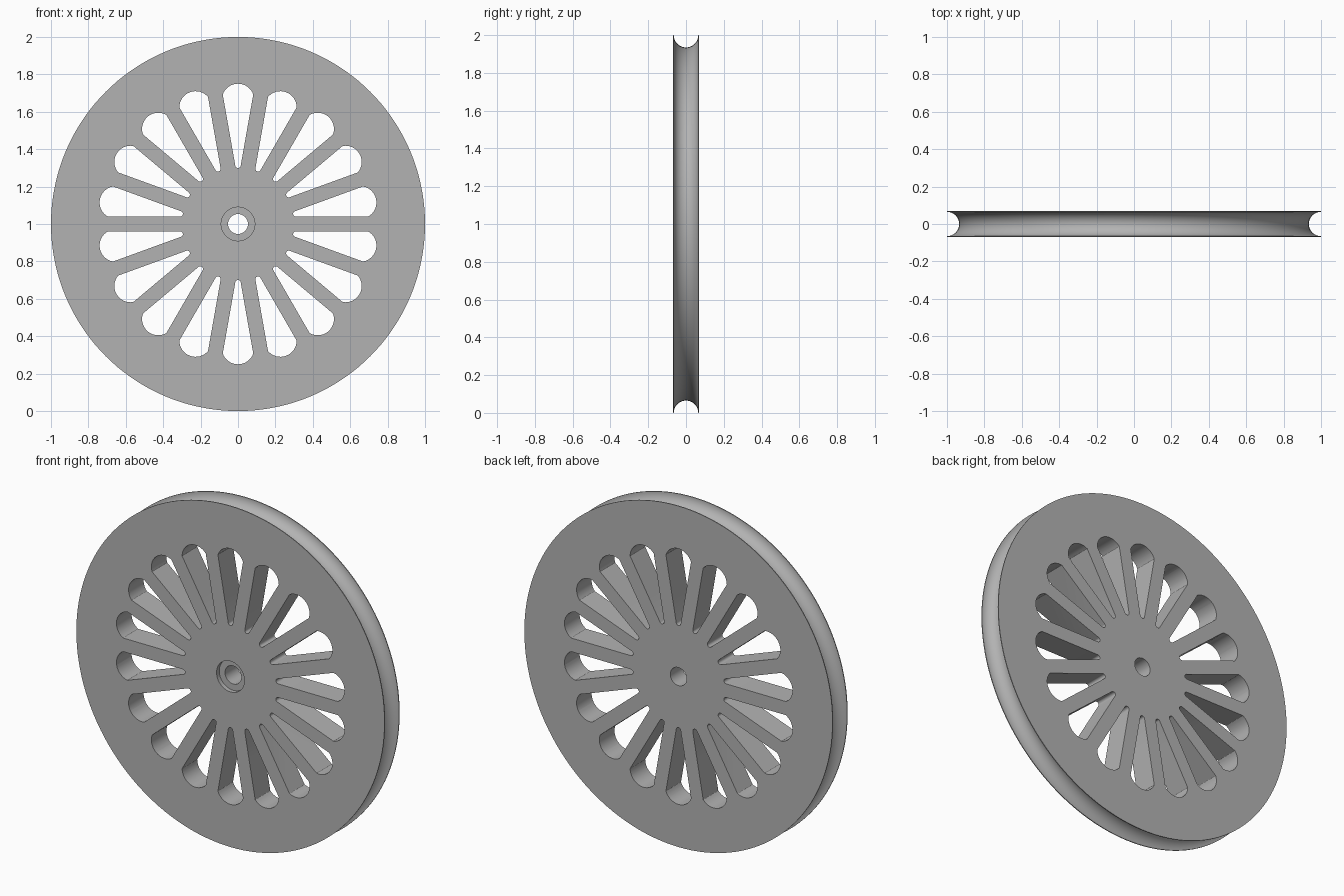
import bpy, bmesh
from math import sin, cos, tan, pi, radians, atan2
from mathutils import Matrix, Vector

cube = bpy.data.objects.get("Cube")
if cube:
    bpy.data.objects.remove(cube, do_unlink=True)

HALF = 0.07        # half the wheel's thickness
SLOTS = 18
CENTRE = Matrix.Translation((0, 0, 1))

grey = bpy.data.materials.new("plain_grey")
grey.use_nodes = True
colour = (0.45, 0.45, 0.45, 1)
grey.diffuse_color = colour
grey.node_tree.nodes["Principled BSDF"].inputs["Base Color"].default_value = colour


def finish(name, bm):
    bmesh.ops.recalc_face_normals(bm, faces=bm.faces)
    mesh = bpy.data.meshes.new(name)
    bm.to_mesh(mesh)
    bm.free()
    mesh.materials.append(grey)
    obj = bpy.data.objects.new(name, mesh)
    bpy.context.collection.objects.link(obj)
    return obj


def arc(cx, cy, r, a0, a1, n):
    """Points on an arc, both ends included."""
    steps = [a0 + (a1 - a0) * i / n for i in range(n + 1)]
    return [(cx + r * cos(a), cy + r * sin(a)) for a in steps]


# Wheel body: lathed (radius, y) profile with bore, front counterbore and rim groove
groove = 0.065
profile = [(0.053, HALF), (0.053, 0.025 - HALF), (0.09, 0.025 - HALF), (0.09, -HALF), (1, -HALF)]
profile += arc(1, 0, groove, -pi / 2, -3 * pi / 2, 24)
profile += [(1, HALF)]
bm = bmesh.new()
verts = [bm.verts.new((r, y, 0)) for r, y in profile]
edges = [bm.edges.new((v, verts[i - 1])) for i, v in enumerate(verts)]
bmesh.ops.spin(bm, geom=verts + edges, cent=(0, 0, 0), axis=(0, 1, 0),
               angle=2 * pi, steps=144, use_merge=True)
bmesh.ops.remove_doubles(bm, verts=bm.verts, dist=1e-5)
bm.transform(CENTRE)
wheel = finish("grooved_wheel", bm)

# Slot outline: sides parallel to the neighbouring spokes, rounded at both ends
half_angle = pi / SLOTS
spoke_half = 0.04


def half_width(u):
    return u * tan(half_angle) - spoke_half / cos(half_angle)


inner_r = 0.0145
inner_u = (inner_r + spoke_half) / sin(half_angle)
outer_u, tip = 0.693, 0.75
w = half_width(outer_u)
sag = tip - outer_u
outer_r = (w * w + sag * sag) / (2 * sag)
spread = atan2(w, outer_u - (tip - outer_r))
outline = arc(0, tip - outer_r, outer_r, pi / 2 - spread, pi / 2 + spread, 16)
outline += arc(0, inner_u, inner_r, pi + half_angle, 2 * pi - half_angle, 10)

# Ring of slot cutters
bm = bmesh.new()
for i in range(SLOTS):
    turn = CENTRE @ Matrix.Rotation(2 * pi * i / SLOTS, 4, "Y")
    face = bm.faces.new([bm.verts.new(turn @ Vector((x, -0.2, u))) for x, u in outline])
    new = bmesh.ops.extrude_face_region(bm, geom=[face])["geom"]
    bmesh.ops.translate(bm, vec=(0, 0.4, 0),
                        verts=[g for g in new if isinstance(g, bmesh.types.BMVert)])
cutter = finish("slot_cutter", bm)
cutter.hide_render = True

# Cut the slots, then shade
cut = wheel.modifiers.new("slots", "BOOLEAN")
cut.operation = "DIFFERENCE"
cut.solver = "EXACT"
cut.object = cutter
bpy.ops.object.select_all(action="DESELECT")
wheel.select_set(True)
bpy.context.view_layer.objects.active = wheel
bpy.ops.object.modifier_apply(modifier=cut.name)
bpy.data.objects.remove(cutter, do_unlink=True)
bpy.ops.object.shade_smooth_by_angle(angle=radians(30))
